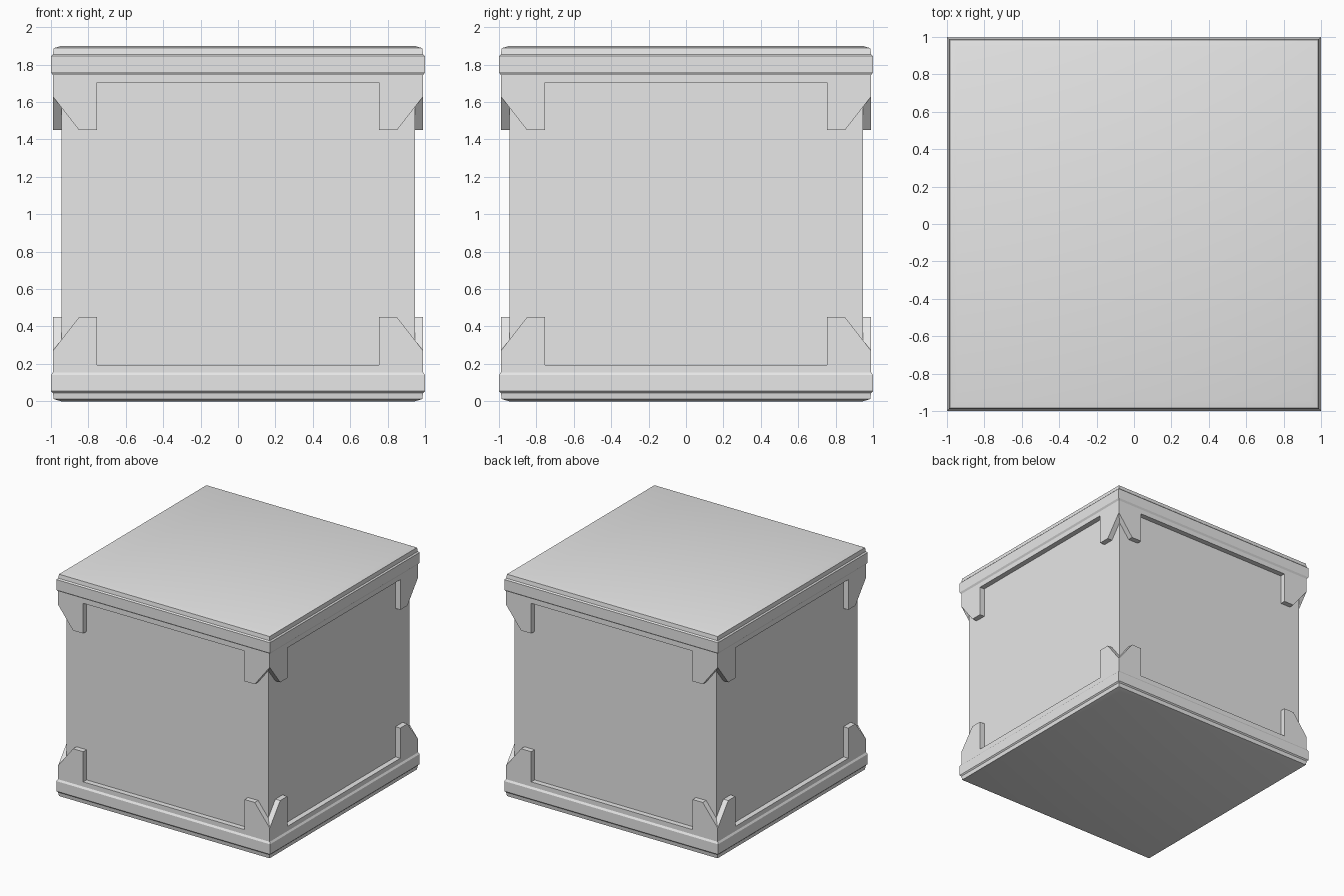
import bpy
import bmesh
from math import pi, radians
from mathutils import Matrix, Vector

if "Cube" in bpy.data.objects:
    bpy.data.objects.remove(bpy.data.objects["Cube"])

HEIGHT = 1.9
WALL = 0.945    # half width of the box walls
FACE = 0.99     # half width of the rim faces and corner tabs

grey = bpy.data.materials.new("light grey")
grey.use_nodes = True
grey.diffuse_color = (0.8, 0.8, 0.8, 1)
grey.node_tree.nodes["Principled BSDF"].inputs["Base Color"].default_value = (0.8, 0.8, 0.8, 1)


def finish(name, bm, smooth=False):
    bmesh.ops.recalc_face_normals(bm, faces=bm.faces)
    mesh = bpy.data.meshes.new(name)
    bm.to_mesh(mesh)
    bm.free()
    mesh.materials.append(grey)
    obj = bpy.data.objects.new(name, mesh)
    bpy.context.collection.objects.link(obj)
    if smooth:
        bpy.ops.object.select_all(action="DESELECT")
        obj.select_set(True)
        bpy.context.view_layer.objects.active = obj
        bpy.ops.object.shade_smooth_by_angle(angle=radians(30))


def stack_squares(name, profile, smooth=False):
    """Solid made of square sections given as (half width, height)."""
    bm = bmesh.new()
    rings = [[bm.verts.new((sx * r, sy * r, z))
              for sx, sy in ((1, 1), (-1, 1), (-1, -1), (1, -1))]
             for r, z in profile]
    for low, high in zip(rings, rings[1:]):
        for i in range(4):
            j = (i + 1) % 4
            bm.faces.new((low[i], low[j], high[j], high[i]))
    bm.faces.new(rings[0])
    bm.faces.new(rings[-1])
    finish(name, bm, smooth)


def corner_tabs(name, flip):
    """Chamfered tabs on both ends of every side."""
    outline = [(0.755, 0.19), (FACE, 0.19), (FACE, 0.27), (0.85, 0.45), (0.755, 0.45)]
    bm = bmesh.new()
    for side in range(4):
        turn = Matrix.Rotation(side * pi / 2, 4, "Z")
        for mirror in (-1, 1):
            verts = [bm.verts.new(turn @ Vector((mirror * x, -FACE, flip(z))))
                     for x, z in outline]
            face = bm.faces.new(verts)
            new = bmesh.ops.extrude_face_region(bm, geom=[face], use_keep_orig=True)
            moved = [v for v in new["geom"] if isinstance(v, bmesh.types.BMVert)]
            bmesh.ops.translate(bm, verts=moved,
                                vec=turn @ Vector((0, FACE - WALL + 0.005, 0)))
    finish(name, bm)


# Box walls
stack_squares("box_body", [(WALL, 0.1), (WALL, HEIGHT - 0.1)])

# Moulded rims with their corner tabs, bottom and top
rim = [(WALL, 0), (0.985, 0.012), (FACE, 0.045), (1, 0.055), (1, 0.14),
       (FACE, 0.155), (FACE, 0.195), (WALL - 0.01, 0.195)]
for place, flip in (("bottom", lambda z: z), ("top", lambda z: HEIGHT - z)):
    stack_squares(place + "_rim", [(r, flip(z)) for r, z in rim], True)
    corner_tabs(place + "_corner_tabs", flip)
